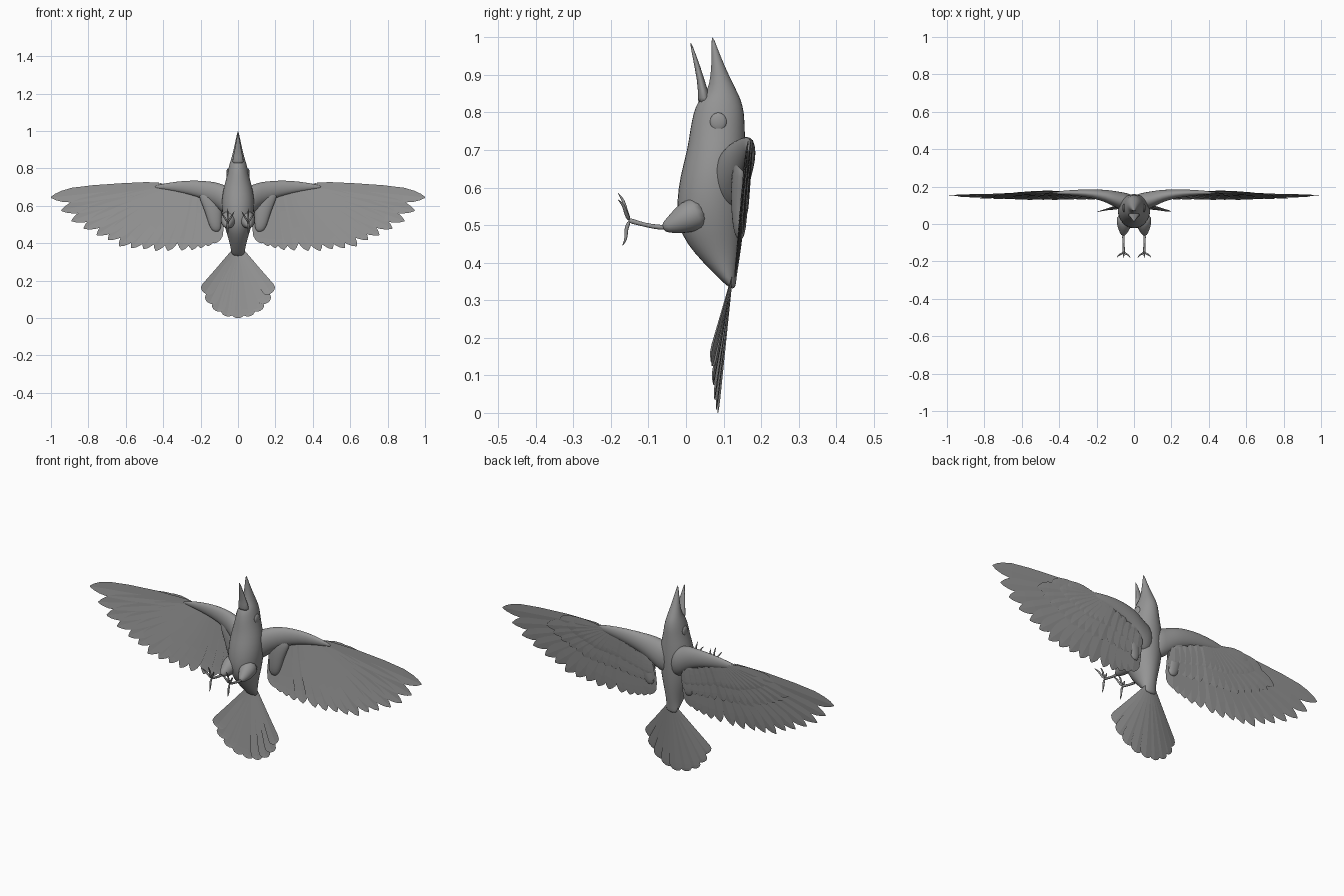
import bpy, bmesh, math
from mathutils import Vector, Matrix

cube = bpy.data.objects.get("Cube")
if cube:
    bpy.data.objects.remove(cube)

grey = bpy.data.materials.new("plain_grey")
grey.use_nodes = True
COLOUR = (0.3, 0.3, 0.3, 1)
grey.diffuse_color = COLOUR
grey.node_tree.nodes["Principled BSDF"].inputs["Base Color"].default_value = COLOUR


def finish(name, bm, mirror=False, smooth=True):
    """Turn a bmesh into an object, optionally mirrored across x."""
    mesh = bpy.data.meshes.new(name)
    bm.to_mesh(mesh)
    bm.free()
    mesh.materials.append(grey)
    ob = bpy.data.objects.new(name, mesh)
    bpy.context.collection.objects.link(ob)
    for p in mesh.polygons:
        p.use_smooth = smooth
    if smooth:
        sub = ob.modifiers.new("rounding", 'SUBSURF')
        sub.levels = sub.render_levels = 1
    if mirror:
        ob.modifiers.new("other_side", 'MIRROR').use_mirror_merge = False
    return ob


def loft(bm, sections, sides=16):
    """Skin elliptical sections given as (centre, radius vector, radius vector)."""
    rings = []
    for c, u, v in sections:
        angles = [2 * math.pi * k / sides for k in range(sides)]
        rings.append([bm.verts.new(Vector(c) + Vector(u) * math.cos(a) + Vector(v) * math.sin(a))
                      for a in angles])
    faces = [bm.faces.new((a[k], a[(k + 1) % sides], b[(k + 1) % sides], b[k]))
             for a, b in zip(rings, rings[1:]) for k in range(sides)]
    faces += [bm.faces.new(rings[0][::-1]), bm.faces.new(rings[-1])]
    bmesh.ops.recalc_face_normals(bm, faces=faces)


def tube(bm, path, radii, sides=8):
    """Round limb following a path."""
    pts = [Vector(p) for p in path]
    sections = []
    for i, (p, r) in enumerate(zip(pts, radii)):
        d = (pts[min(i + 1, len(pts) - 1)] - pts[max(i - 1, 0)]).normalized()
        u = d.cross(Vector((1, 0, 0)) if abs(d.x) < 0.8 else Vector((0, 0, 1))).normalized()
        sections.append((p, u * r, d.cross(u) * r))
    loft(bm, sections, sides)


QUILL = [(0, .45), (.3, .85), (.6, 1), (.8, .95), (.9, .7), (.96, .4), (1, .06)]
FAN = [(0, .3), (.5, .68), (.88, 1), (.95, .92), (.985, .6), (1, .2)]


def feather(bm, root, tip, half_width, outline, tilt=0.1):
    """Thin vane with a slightly raised shaft, tilted to overlap its neighbour."""
    root, tip = Vector(root), Vector(tip)
    side = (tip - root).cross(Vector((0, 1, 0))).normalized()
    side.y += tilt
    rows = []
    for t, w in outline:
        c = root.lerp(tip, t)
        offset = side * half_width * w
        rows.append([bm.verts.new(p) for p in (c - offset, c + Vector((0, .002 * w, 0)), c + offset)])
    for a, b in zip(rows, rows[1:]):
        for k in (0, 1):
            bm.faces.new((a[k], a[k + 1], b[k + 1], b[k]))


# Body, head and upper bill: height, front edge, back edge, half width
bm = bmesh.new()
BODY = [(.33, .118, .132, .03), (.36, .085, .135, .038), (.4, .045, .142, .045),
        (.45, 0, .15, .06), (.5, -.024, .156, .076), (.56, -.027, .16, .087),
        (.63, -.018, .163, .09), (.7, .002, .161, .078), (.75, .009, .158, .062),
        (.8, .018, .157, .053), (.835, .033, .147, .043), (.853, .056, .138, .036),
        (.9, .066, .114, .024), (.95, .068, .092, .013), (1.003, .068, .072, .002)]
loft(bm, [((0, (f + b) / 2, z), (w, 0, 0), (0, (b - f) / 2, 0)) for z, f, b, w in BODY])
finish("body", bm)

# Lower bill
bm = bmesh.new()
BILL = [(.82, .026, .075, .036), (.855, .034, .059, .028), (.92, .023, .04, .015), (.99, .009, .013, .002)]
loft(bm, [((0, (f + b) / 2, z), (w, 0, 0), (0, (b - f) / 2, 0)) for z, f, b, w in BILL], 12)
finish("lower_bill", bm)

# Eyes
bm = bmesh.new()
bmesh.ops.create_uvsphere(bm, u_segments=16, v_segments=10, radius=1,
                          matrix=Matrix.Translation((.054, .086, .775)) @ Matrix.Diagonal((.009, .023, .025, 1)))
finish("eye", bm, mirror=True)

# Fleshy wing arm: distance out, top, bottom, depth centre, half thickness
bm = bmesh.new()
ARM = [(0, .69, .53, .115, .045), (.06, .705, .54, .12, .05), (.1, .724, .58, .133, .044),
       (.15, .732, .62, .15, .034), (.22, .737, .65, .162, .024), (.3, .734, .67, .167, .017),
       (.38, .723, .685, .168, .011), (.45, .706, .697, .165, .003)]
loft(bm, [((x, y, (a + b) / 2), (0, 0, (a - b) / 2), (0, t, 0)) for x, a, b, y, t in ARM])
finish("wing_arm", bm, mirror=True)

# Lobe hanging behind the elbow: out, height, depth, half width, half thickness
bm = bmesh.new()
LOBE = [(.15, .69, .15, .07, .02), (.142, .63, .146, .062, .026), (.132, .57, .143, .045, .024),
        (.124, .51, .142, .036, .02), (.118, .475, .143, .027, .014), (.116, .461, .144, .01, .005)]
loft(bm, [((x, y, z), (w, 0, 0), (0, t, 0)) for x, z, y, w, t in LOBE])
finish("wing_lobe", bm, mirror=True)


def wing_point(x, z, lift=0):
    return Vector((x, .17 - .1 * (.72 - z) - .01 * x + lift, z))


# Flight feathers with covert rows layered on the back
TIPS = [(1, .645), (.945, .575), (.89, .52), (.825, .48), (.755, .445), (.695, .42), (.635, .385), (.57, .375),
        (.505, .37), (.44, .36), (.375, .36), (.3, .362), (.245, .365), (.2, .375), (.16, .385), (.125, .4)]
flight, coverts, lesser = bmesh.new(), bmesh.new(), bmesh.new()
for i, (x, z) in enumerate(TIPS):
    if i < 10:
        root = Vector((.42, .705)).lerp(Vector((.29, .69)), i / 9)
    else:
        root = Vector((.27, .685)).lerp(Vector((.11, .6)), (i - 10) / 5)
    tip = Vector((x, z))
    feather(flight, wing_point(*root), wing_point(*tip), .042, QUILL)
    for row, reach, width, lift in ((coverts, .6, .034, .007), (lesser, .36, .03, .012)):
        if i == 0:
            reach *= .65
        feather(row, wing_point(*root, lift), wing_point(*root.lerp(tip, reach), lift), width, QUILL)
finish("flight_feathers", flight, mirror=True, smooth=False)
finish("wing_coverts", coverts, mirror=True, smooth=False)
finish("lesser_coverts", lesser, mirror=True, smooth=False)

# Tail fan, curling forward towards its edges
bm = bmesh.new()
for i in range(-4, 5):
    k = abs(i) / 4
    a = math.radians(9.5 * i)
    length = .362 - .072 * k * k
    root = (.02 * i / 4, .124, .362)
    tip = (length * math.sin(a), .085 - .018 * k, .362 - length * math.cos(a))
    feather(bm, root, tip, .037, FAN, tilt=.06 - .1 * i / 4)
finish("tail_feathers", bm, smooth=False)

# Legs: feathered thigh, thin shank
bm = bmesh.new()
tube(bm, [(.045, .05, .54), (.052, 0, .52), (.056, -.035, .501), (.057, -.064, .492)],
     [.05, .045, .027, .011], 12)
finish("thigh", bm, mirror=True)
bm = bmesh.new()
tube(bm, [(.057, -.05, .493), (.056, -.09, .496), (.055, -.13, .506), (.055, -.155, .514)],
     [.009, .006, .006, .009])
finish("shank", bm, mirror=True)

# Toes: three forward, one back, each ending in a thin claw
bm = bmesh.new()
for spread, rise in ((-.036, .058), (0, .076), (.038, .058), (0, -.068)):
    back = rise < 0
    steps = ((0, -.15), (.35, -.161), (.7, -.165 if not back else -.158), (1, -.183 if not back else -.17))
    tube(bm, [(.055 + spread * t, y, .512 + rise * t) for t, y in steps], [.007, .006, .005, .001], 6)
finish("toes", bm, mirror=True)
